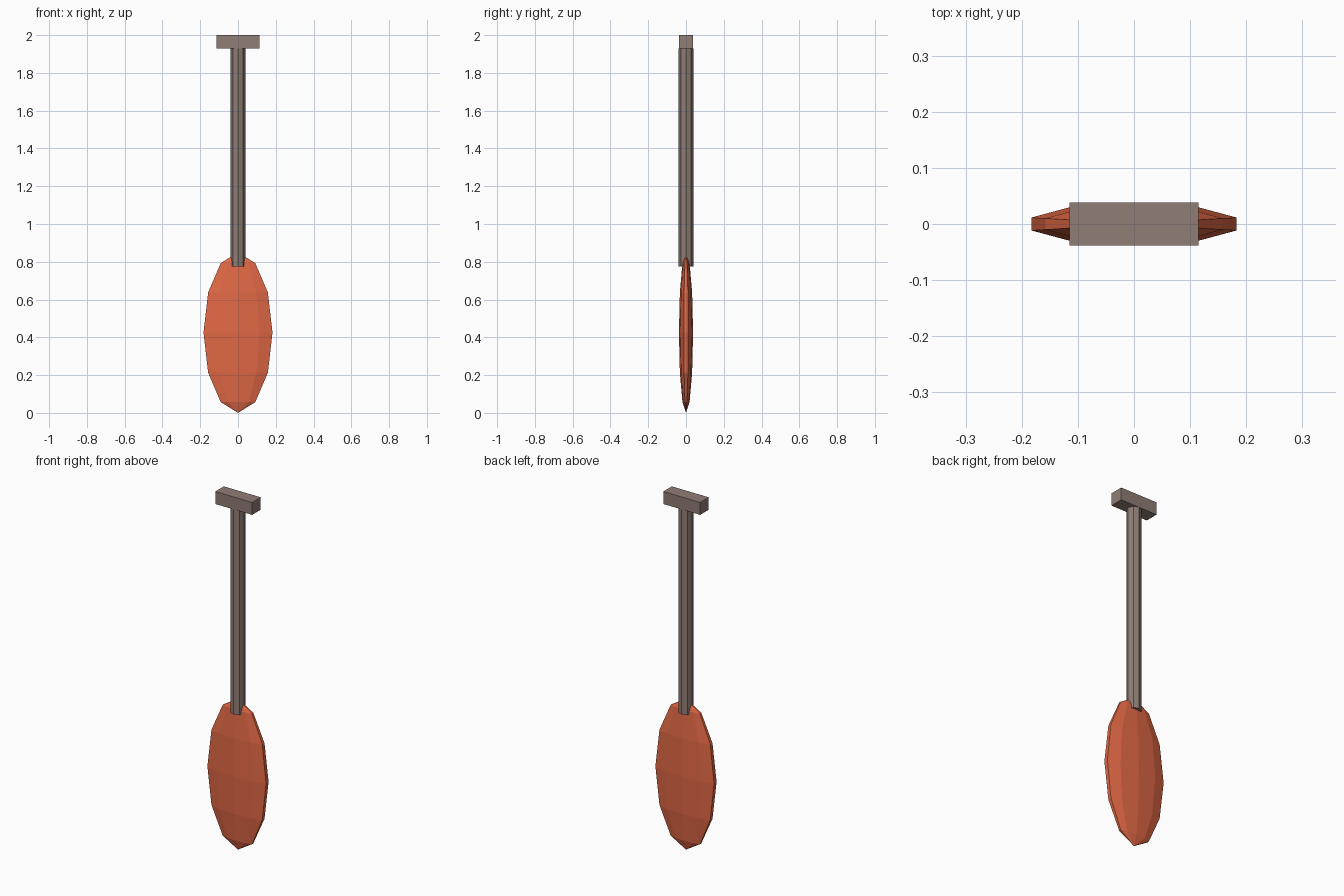
import bpy, bmesh, math
from mathutils import Matrix

if "Cube" in bpy.data.objects:
    bpy.data.objects.remove(bpy.data.objects["Cube"])


def material(name, rgb):
    m = bpy.data.materials.new(name)
    m.diffuse_color = (*rgb, 1)
    m.use_nodes = True
    m.node_tree.nodes["Principled BSDF"].inputs["Base Color"].default_value = m.diffuse_color
    return m


def finish(name, bm, mat):
    bmesh.ops.recalc_face_normals(bm, faces=bm.faces)
    mesh = bpy.data.meshes.new(name)
    bm.to_mesh(mesh)
    bm.free()
    mesh.materials.append(mat)
    obj = bpy.data.objects.new(name, mesh)
    bpy.context.collection.objects.link(obj)
    return obj


orange = material("blade_paint", (0.76, 0.14, 0.06))
wood = material("grey_brown_wood", (0.28, 0.205, 0.18))

# Blade: flattened ten-sided sphere with narrow flat edges facing +x and -x
SEGS, RINGS = 10, 6
RX, RY, RZ = 0.192, 0.0375, 0.425
bm = bmesh.new()
bottom = bm.verts.new((0, 0, 0))
top = bm.verts.new((0, 0, 2 * RZ))
rings = []
for i in range(1, RINGS):
    t = math.pi * i / RINGS
    ring = []
    for j in range(SEGS):
        a = 2 * math.pi * (j + 0.5) / SEGS
        ring.append(bm.verts.new((RX * math.sin(t) * math.cos(a),
                                  RY * math.sin(t) * math.sin(a),
                                  RZ - RZ * math.cos(t))))
    rings.append(ring)
for j in range(SEGS):
    k = (j + 1) % SEGS
    bm.faces.new((bottom, rings[0][k], rings[0][j]))
    bm.faces.new((top, rings[-1][j], rings[-1][k]))
    for lo, hi in zip(rings, rings[1:]):
        bm.faces.new((lo[j], lo[k], hi[k], hi[j]))
finish("blade", bm, orange)

# Shaft: octagonal pole sunk into the top of the blade
Z0, Z1 = 0.775, 1.93
bm = bmesh.new()
bmesh.ops.create_cone(bm, cap_ends=True, segments=8, radius1=0.0385, radius2=0.0385,
                      depth=Z1 - Z0, matrix=Matrix.Translation((0, 0, (Z0 + Z1) / 2)))
finish("shaft", bm, wood)

# Grip: crossbar block on top
bm = bmesh.new()
bmesh.ops.create_cube(bm, size=1, matrix=Matrix.Translation((0, 0, 1.965))
                      @ Matrix.Diagonal((0.23, 0.076, 0.07, 1)))
finish("grip", bm, wood)
